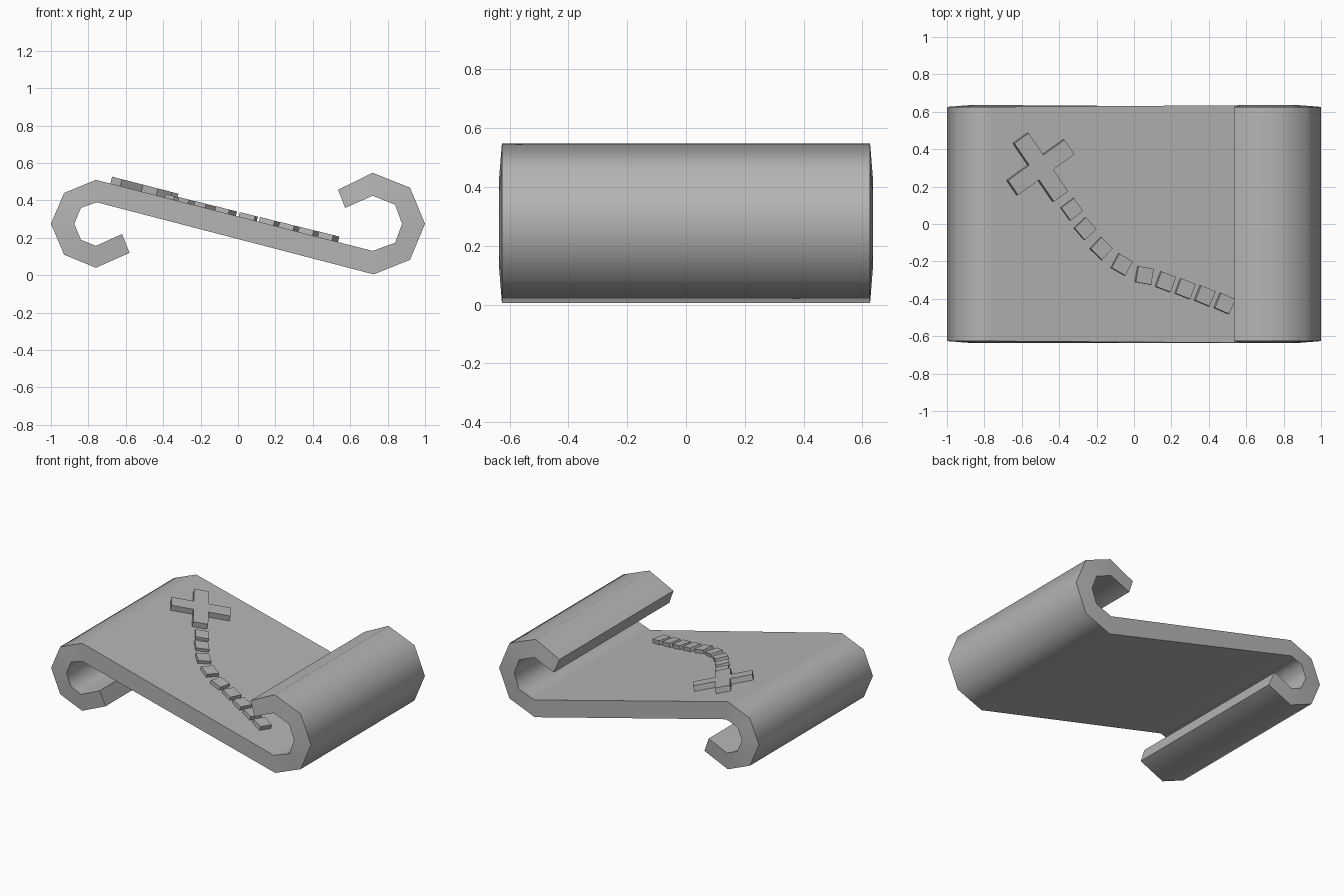
import bpy, bmesh, math
from mathutils import Matrix, Vector

cube = bpy.data.objects.get("Cube")
if cube:
    bpy.data.objects.remove(cube, do_unlink=True)

grey = bpy.data.materials.new("plain grey")
grey.use_nodes = True
grey.diffuse_color = (0.46, 0.46, 0.46, 1)
grey.node_tree.nodes["Principled BSDF"].inputs["Base Color"].default_value = (0.46, 0.46, 0.46, 1)


def add_object(name, bm):
    bmesh.ops.recalc_face_normals(bm, faces=bm.faces)
    mesh = bpy.data.meshes.new(name)
    bm.to_mesh(mesh)
    bm.free()
    mesh.materials.append(grey)
    obj = bpy.data.objects.new(name, mesh)
    bpy.context.collection.objects.link(obj)
    return obj


# Scroll sheet: upper and lower chains of the S-shaped section, left tip to right tip
upper = [(-.58, .12), (-.76, .04), (-.93, .11), (-1, .275), (-.93, .44), (-.76, .51),
         (.72, .13), (.84, .174), (.877, .275), (.84, .377), (.72, .425), (.573, .36)]
lower = [(-.62, .22), (-.76, .157), (-.84, .19), (-.875, .275), (-.84, .36), (-.755, .39),
         (.725, .005), (.92, .083), (1, .275), (.92, .468), (.72, .548), (.535, .457)]
OUTER_Y, INNER_Y = 0.626, 0.636   # the ends bulge a little towards the inside of the curls

bm = bmesh.new()
rings = []
for i, (a, b) in enumerate(zip(upper, lower)):
    ya, yb = (OUTER_Y, INNER_Y) if i < 6 else (INNER_Y, OUTER_Y)
    rings.append([bm.verts.new(p) for p in (
        (a[0], -ya, a[1]), (a[0], ya, a[1]), (b[0], yb, b[1]), (b[0], -yb, b[1]))])
for r, s in zip(rings, rings[1:]):
    for k in range(4):
        n = (k + 1) % 4
        bm.faces.new((r[k], r[n], s[n], s[k]))
bm.faces.new(rings[0])
bm.faces.new(rings[-1])
scroll = add_object("scroll_sheet", bm)
bpy.ops.object.select_all(action="DESELECT")
scroll.select_set(True)
bpy.context.view_layer.objects.active = scroll
bpy.ops.object.shade_smooth_by_angle(angle=math.radians(60))
weighted = scroll.modifiers.new("weighted normals", "WEIGHTED_NORMAL")
weighted.keep_sharp = True

# Raised marks lie in the sloping plane of the sheet
start, end = Vector((-.76, 0, .51)), Vector((.72, 0, .13))
slope = math.atan2(start.z - end.z, end.x - start.x)


def raised_mark(name, outline, x, y, turn, height):
    """Extrude a flat outline from the sheet, turned in its plane."""
    bm = bmesh.new()
    face = bm.faces.new([bm.verts.new((u, v, -0.01)) for u, v in outline])
    top = bmesh.ops.extrude_face_region(bm, geom=[face])["geom"]
    bmesh.ops.translate(bm, vec=(0, 0, height + 0.01),
                        verts=[v for v in top if isinstance(v, bmesh.types.BMVert)])
    obj = add_object(name, bm)
    z = start.z - (x - start.x) * math.tan(slope)
    obj.matrix_world = (Matrix.Translation((x, y, z)) @ Matrix.Rotation(slope, 4, "Y")
                        @ Matrix.Rotation(math.radians(turn), 4, "Z"))


# Cross: one arm corner pattern repeated four times
w, arm = 0.048, 0.19
cross = []
for k in range(4):
    c, s = round(math.cos(k * math.pi / 2)), round(math.sin(k * math.pi / 2))
    for u, v in ((arm, -w), (arm, w), (w, w)):
        cross.append((u * c - v * s, u * s + v * c))
raised_mark("cross_mark", cross, -0.505, 0.303, 35, 0.038)

# Dashed trail of square studs
h = 0.043
square = [(-h, -h), (h, -h), (h, h), (-h, h)]
trail = [(-.335, .078, -54), (-.264, -.025, -48), (-.178, -.131, -44), (-.068, -.217, -29),
         (.052, -.275, -10), (.165, -.309, -20), (.27, -.346, -21), (.375, -.384, -22),
         (.48, -.425, -23)]
for i, (x, y, turn) in enumerate(trail):
    raised_mark(f"trail_dash_{i + 1}", square, x, y, turn, 0.02 + 0.0012 * i)
